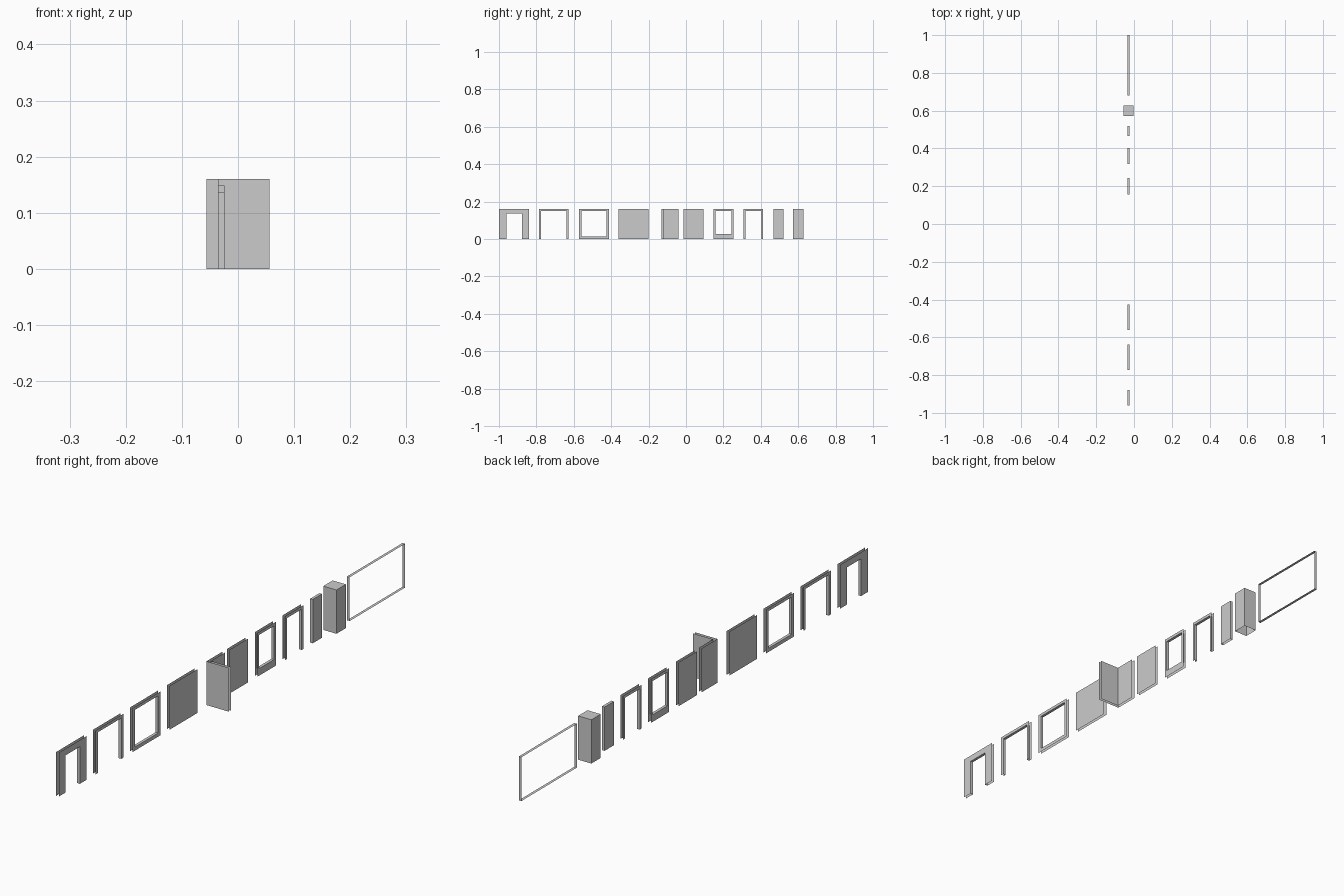
import bpy

if "Cube" in bpy.data.objects:
    bpy.data.objects.remove(bpy.data.objects["Cube"])

H = 0.16                      # wall height
XB, XF = -0.0352, -0.0245     # back and front skins of every wall


def build(name, faces):
    """Make one object from a list of faces given as point tuples."""
    verts, index, polys = [], {}, []
    for face in faces:
        poly = []
        for p in face:
            key = tuple(round(c, 5) for c in p)
            if key not in index:
                index[key] = len(verts)
                verts.append(key)
            poly.append(index[key])
        polys.append(poly)
    me = bpy.data.meshes.new(name)
    me.from_pydata(verts, [], polys)
    ob = bpy.data.objects.new(name, me)
    bpy.context.collection.objects.link(ob)


def rect(y0, y1, z0, z1):
    return [(y0, z0), (y0, z1), (y1, z1), (y1, z0)]


def at(x, p):
    return (x, p[0], p[1])


def reveal(c, sides):
    """Strips joining both skins, facing into the opening."""
    return [(at(XF, c[k]), at(XB, c[k]), at(XB, c[(k + 1) % 4]), at(XF, c[(k + 1) % 4]))
            for k in range(sides)]


def solid_wall(name, y0, y1):
    c = rect(y0, y1, 0, H)
    build(name, [[at(XF, p) for p in reversed(c)], [at(XB, p) for p in c]])


def open_wall(name, y0, y1, a, b, sill, top):
    """Two skins with an opening; a zero sill makes a doorway."""
    o, i = rect(y0, y1, 0, H), rect(a, b, sill, top)
    sides = 4 if sill > 0 else 3
    faces = reveal(i, sides)
    for k in range(sides):
        n = (k + 1) % 4
        quad = [o[k], i[k], i[n], o[n]]
        faces.append([at(XF, p) for p in quad])
        faces.append([at(XB, p) for p in reversed(quad)])
    build(name, faces)


def column(name, x0, x1, y0, y1):
    """Four sides and a top, open underneath."""
    c = [(x0, y0), (x1, y0), (x1, y1), (x0, y1)]
    faces = [[(*p, H) for p in c]]
    for k in range(4):
        p, q = c[k], c[(k + 1) % 4]
        faces.append([(*p, 0), (*q, 0), (*q, H), (*p, H)])
    build(name, faces)


# wide wall modules
open_wall("door_wall", -1.0, -0.84, -0.961, -0.878, 0, 0.136)
open_wall("wide_archway_wall", -0.787, -0.627, -0.774, -0.639, 0, 0.149)
open_wall("wide_window_wall", -0.573, -0.413, -0.56, -0.426, 0.0133, 0.149)
solid_wall("wide_wall", -0.36, -0.20)

# L-shaped corner: outer skin and inner skin
outer = [(0.0565, -0.1315), (XB, -0.1315), (XB, -0.04)]
inner = [(XF, -0.04), (XF, -0.1208), (0.0565, -0.1208)]
corner = []
for path in (outer, inner):
    for p, q in zip(path, path[1:]):
        corner.append([(*p, 0), (*p, H), (*q, H), (*q, 0)])
build("corner_wall", corner)

# narrow wall modules
solid_wall("narrow_wall", -0.0133, 0.0933)
open_wall("narrow_window_wall", 0.147, 0.253, 0.157, 0.243, 0.026, 0.149)
open_wall("narrow_archway_wall", 0.307, 0.413, 0.317, 0.403, 0, 0.149)

# slim filler and square pillar
column("slim_wall", XB, XF, 0.467, 0.52)
column("pillar", -0.0565, -0.0032, 0.573, 0.627)

# edging band that closes the rim of a double-width wall
band = reveal(rect(0.68, 1.0, 0, H), 4)
build("wall_edging", [list(reversed(f)) for f in band])
